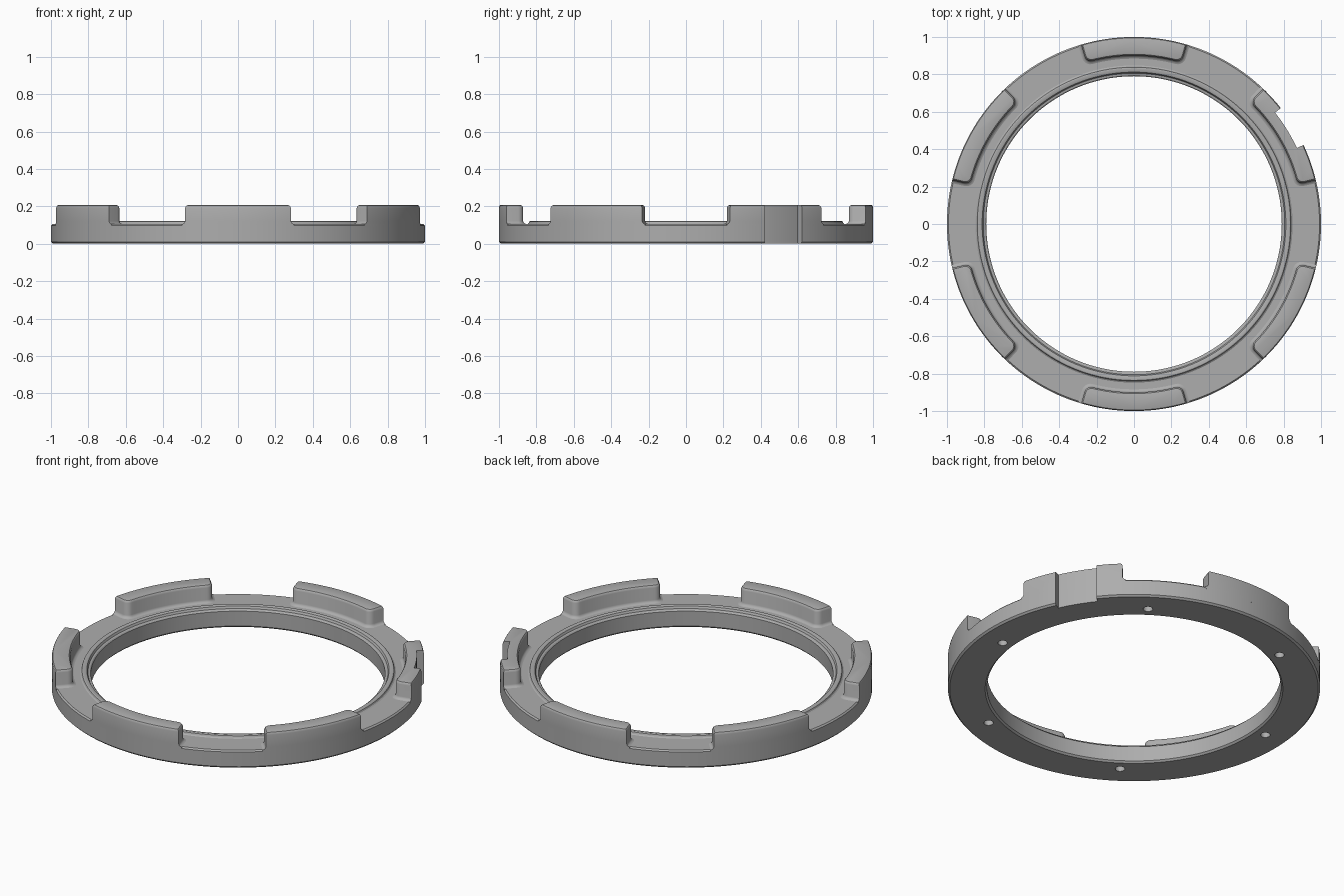
import bpy, bmesh, math
from math import sin, cos, pi, radians

if "Cube" in bpy.data.objects:
    bpy.data.objects.remove(bpy.data.objects["Cube"], do_unlink=True)

grey = bpy.data.materials.new("plain grey")
grey.use_nodes = True
COLOUR = (0.42, 0.42, 0.42, 1)
grey.diffuse_color = COLOUR
grey.node_tree.nodes["Principled BSDF"].inputs["Base Color"].default_value = COLOUR


def add_object(name, bm):
    bmesh.ops.recalc_face_normals(bm, faces=bm.faces)
    mesh = bpy.data.meshes.new(name)
    bm.to_mesh(mesh)
    bm.free()
    mesh.materials.append(grey)
    obj = bpy.data.objects.new(name, mesh)
    bpy.context.collection.objects.link(obj)
    return obj


def bridge(bm, a, b):
    for i in range(len(a)):
        j = (i + 1) % len(a)
        bm.faces.new((a[i], a[j], b[j], b[i]))


def lathe(name, profile, steps=192):
    bm = bmesh.new()
    rings = [[bm.verts.new((r * cos(2 * pi * k / steps), r * sin(2 * pi * k / steps), z))
              for r, z in profile] for k in range(steps)]
    for k in range(steps):
        bridge(bm, rings[k], rings[(k + 1) % steps])
    return add_object(name, bm)


def loft(name, levels):
    """Stack closed outlines, each a list of (x, y, z), and cap both ends."""
    bm = bmesh.new()
    loops = [[bm.verts.new(p) for p in level] for level in levels]
    for a, b in zip(loops, loops[1:]):
        bridge(bm, a, b)
    bm.faces.new(loops[0])
    bm.faces.new(loops[-1])
    return add_object(name, bm)


def tab_outline(centre, grow, outer, z):
    """Ring sector with rounded inner corners, grown sideways and inward."""
    half, inner, corner = 0.272 + grow, 0.90 - grow, 0.035 + grow * 0.6
    side = []
    for i in range(7):
        t = pi / 2 * i / 6
        side.append((half - corner * (1 - cos(t)), inner + corner * (1 - sin(t))))
    n = 24
    points = [(-half + 2 * half * i / n, outer) for i in range(n + 1)] + side
    span = half - corner
    points += [(span - 2 * span * i / n, inner) for i in range(1, n)]
    points += [(-u, r) for u, r in reversed(side)]
    return [(r * cos(centre + u / 0.95), r * sin(centre + u / 0.95), z) for u, r in points]


def cut(obj, cutter):
    mod = obj.modifiers.new("cut", 'BOOLEAN')
    mod.operation = 'DIFFERENCE'
    mod.solver = 'EXACT'
    mod.object = cutter
    bpy.context.view_layer.objects.active = obj
    bpy.ops.object.modifier_apply(modifier=mod.name)


# Ring body with a raised inner lip
ring = lathe("ring_body", [
    (0.80, 0.0), (0.99, 0.0), (1.0, 0.01), (1.0, 0.097), (0.992, 0.105),
    (0.848, 0.105), (0.842, 0.109), (0.838, 0.118), (0.833, 0.121), (0.818, 0.121),
    (0.812, 0.118), (0.806, 0.106), (0.796, 0.104), (0.79, 0.098), (0.79, 0.01)])

# Six raised tabs with filleted foot and rounded top
tabs = []
for k in range(6):
    angle = radians(30 + 60 * k)
    levels = [(0.09, 0.016, 1.0), (0.105, 0.016, 1.0), (0.108, 0.008, 1.0),
              (0.113, 0.003, 1.0), (0.121, 0.0, 1.0), (0.192, 0.0, 1.0),
              (0.20, -0.003, 0.998), (0.205, -0.007, 0.995), (0.207, -0.014, 0.99)]
    tabs.append(loft(f"tab_{k + 1}", [tab_outline(angle, g, o, z) for z, g, o in levels]))

# Full-height notch in one tab and the ring below it
edge = [(25 + 13.3 * i / 16, 0.961) for i in range(17)]
plan = edge + [(38.3, 1.1), (25, 1.1)]
notch = loft("notch_cutter", [[(r * cos(radians(a)), r * sin(radians(a)), z) for a, r in plan]
                              for z in (-0.1, 0.3)])
cut(ring, notch)
cut(tabs[0], notch)
bpy.data.objects.remove(notch, do_unlink=True)

# Six blind holes underneath
for k in range(6):
    a = radians(60 * k - 5)
    loops = [[(0.862 * cos(a) + 0.026 * cos(2 * pi * i / 24),
               0.862 * sin(a) + 0.026 * sin(2 * pi * i / 24), z) for i in range(24)]
             for z in (-0.05, 0.06)]
    hole = loft("hole_cutter", loops)
    cut(ring, hole)
    bpy.data.objects.remove(hole, do_unlink=True)

# Smooth curved walls, crisp edges
bpy.ops.object.select_all(action='DESELECT')
for obj in [ring] + tabs:
    obj.select_set(True)
bpy.context.view_layer.objects.active = ring
bpy.ops.object.shade_smooth_by_angle(angle=radians(30))
